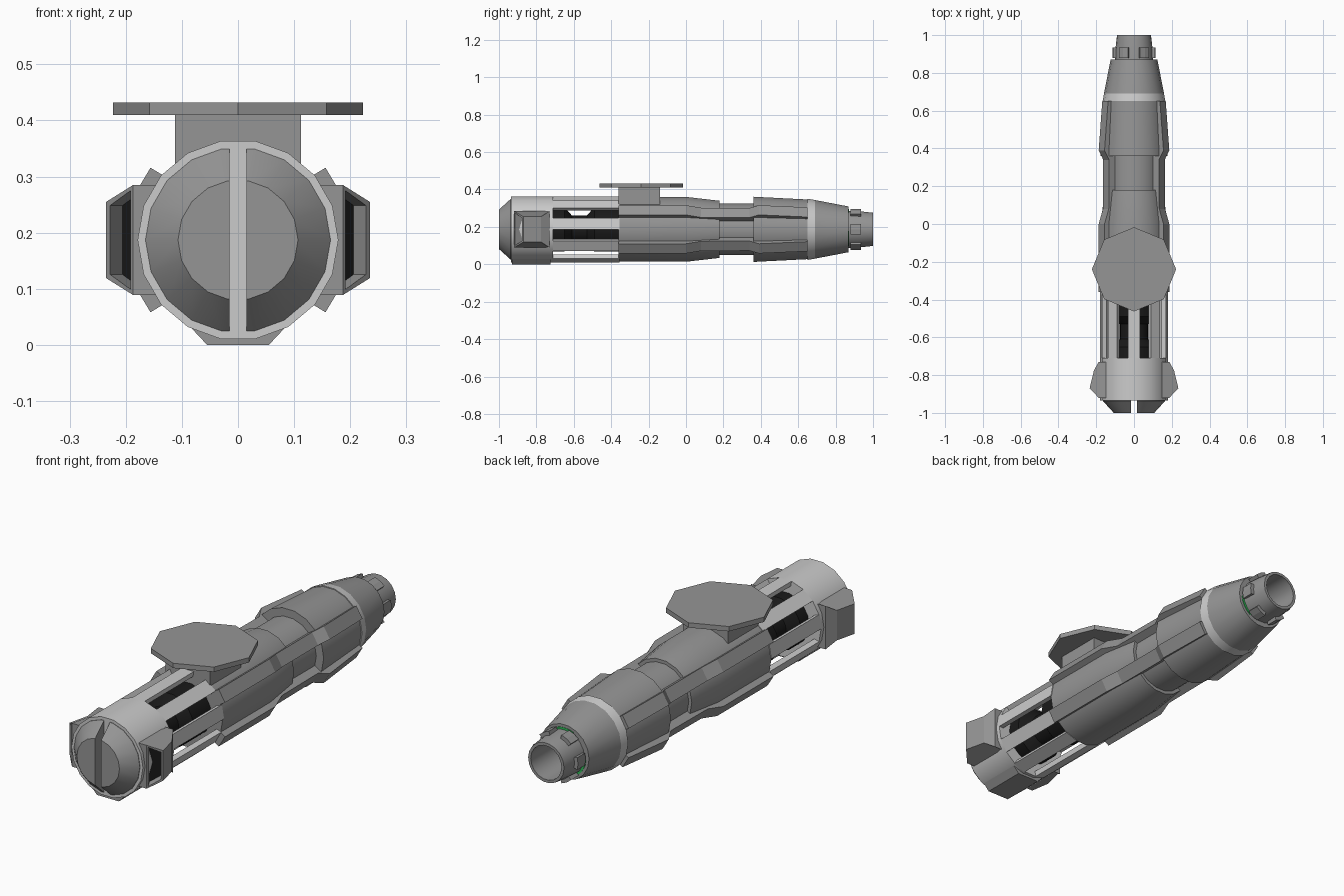
import bpy, bmesh, math
from mathutils import Vector, Matrix

if "Cube" in bpy.data.objects:
    bpy.data.objects.remove(bpy.data.objects["Cube"])

ZC = 0.187   # height of the long axis
N = 18       # sides of the round parts


def material(name, color):
    m = bpy.data.materials.new(name)
    m.diffuse_color = color
    m.use_nodes = True
    m.node_tree.nodes["Principled BSDF"].inputs["Base Color"].default_value = m.diffuse_color
    return m


GREEN = material("green", (0.03, 0.5, 0.1, 1))
BLACK = material("black", (0.01, 0.01, 0.01, 1))
DARK = material("dark_grey", (0.3, 0.3, 0.3, 1))
LIGHT = material("light_grey", (0.8, 0.8, 0.8, 1))


def finish(bm, name, mats=(), smooth=False, mirror=False, z=ZC):
    bmesh.ops.recalc_face_normals(bm, faces=bm.faces)
    me = bpy.data.meshes.new(name)
    bm.to_mesh(me)
    bm.free()
    ob = bpy.data.objects.new(name, me)
    bpy.context.collection.objects.link(ob)
    ob.location.z = z
    for m in mats:
        me.materials.append(m)
    if smooth:
        bpy.ops.object.select_all(action='DESELECT')
        ob.select_set(True)
        bpy.context.view_layer.objects.active = ob
        bpy.ops.object.shade_smooth_by_angle(angle=math.radians(30))
    if mirror:
        ob.modifiers.new("mirror", 'MIRROR')
    return ob


def lathe(profile):
    """Revolve (y, r) points around the y axis."""
    bm = bmesh.new()
    rings = []
    for y, r in profile:
        if r == 0:
            rings.append([bm.verts.new((0, y, 0))] * N)
        else:
            rings.append([bm.verts.new((r * math.cos(k * math.tau / N), y,
                                        r * math.sin(k * math.tau / N))) for k in range(N)])
    for a, b in zip(rings, rings[1:]):
        for k in range(N):
            j = (k + 1) % N
            bm.faces.new(list(dict.fromkeys((a[k], a[j], b[j], b[k]))))
    bmesh.ops.dissolve_limit(bm, angle_limit=0.001, verts=bm.verts, edges=bm.edges)
    return bm


def loft(bm, a, b):
    """Closed solid between two matching outlines; returns the side faces."""
    va, vb = [bm.verts.new(p) for p in a], [bm.verts.new(p) for p in b]
    bm.faces.new(va)
    bm.faces.new(vb)
    n = len(a)
    return [bm.faces.new((va[i], va[(i + 1) % n], vb[(i + 1) % n], vb[i])) for i in range(n)]


def sector(bm, a0, a1, r0, r1, y0, y1, steps=1):
    """Curved bar following the tube wall, angles in degrees."""
    angs = [math.radians(a0 + (a1 - a0) * i / steps) for i in range(steps + 1)]
    out = [(r1, a) for a in angs] + [(r0, a) for a in reversed(angs)]
    loft(bm, *[[(r * math.cos(a), y, r * math.sin(a)) for r, a in out] for y in (y0, y1)])


# front cap: two bevelled halves with a slot between them
bm = lathe([(-0.92, 0), (-0.92, 0.165), (-0.937, 0.165), (-1, 0.107), (-1, 0)])
cut = bmesh.ops.bisect_plane(bm, geom=bm.verts[:] + bm.edges[:] + bm.faces[:],
                             plane_co=(0.015, 0, 0), plane_no=(1, 0, 0), clear_inner=True)
bmesh.ops.holes_fill(bm, edges=[e for e in bm.edges if e.is_boundary])
finish(bm, "cap_halves", (DARK,), smooth=True, mirror=True)

# rear tube
finish(lathe([(-0.935, 0), (-0.935, 0.179), (-0.71, 0.179), (-0.71, 0)]), "rear_tube", smooth=True)

# slatted cage with every second facet open
bm = bmesh.new()
for k in range(9):
    sector(bm, 40 * k, 40 * k + 20, 0.155, 0.179, -0.715, -0.355)
finish(bm, "cage_slats")

# waisted spool inside the cage
finish(lathe([(-0.71, 0.12), (-0.65, 0.12), (-0.61, 0.075), (-0.53, 0.075), (-0.49, 0.12),
              (-0.36, 0.12)]), "inner_spool", (BLACK,), smooth=True)

# main body, waist, taper and hollow nozzle, with a light band
bm = lathe([(-0.36, 0), (-0.36, 0.176), (0, 0.176), (0.18, 0.155), (0.18, 0.14), (0.36, 0.14),
            (0.36, 0.177), (0.65, 0.162), (0.65, 0.166), (0.69, 0.159), (0.87, 0.124),
            (0.87, 0.101), (0.93, 0.098), (1, 0.09), (1, 0.077), (0.8, 0.077), (0.8, 0)])
for f in bm.faces:
    if 0.645 < f.calc_center_median().y < 0.69:
        f.material_index = 1
finish(bm, "main_body", (DARK, LIGHT), smooth=True)

# long grip fins at the four diagonals
bm = bmesh.new()
fin = [(-0.36, 0.2), (0, 0.2), (0.08, 0.174), (0.34, 0.172), (0.39, 0.2), (0.65, 0.178),
       (0.65, 0.11), (-0.36, 0.11)]
for deg in (31, -31):
    a = math.radians(deg)
    u = Vector((math.cos(a), 0, math.sin(a)))
    t = Vector((-math.sin(a), 0, math.cos(a))) * 0.03
    mid = [u * r + Vector((0, y, 0)) for y, r in fin]
    loft(bm, [p - t for p in mid], [p + t for p in mid])
finish(bm, "grip_fins", (DARK,), mirror=True)

# side pods with a dark recess in the front face
bm = bmesh.new()
outline = [(0.14, -0.92), (0.187, -0.92), (0.235, -0.87), (0.212, -0.775), (0.187, -0.73), (0.14, -0.73)]
heights = [0.098, 0.098, 0.068, 0.068, 0.098, 0.098]
sides = loft(bm, [(x, y, -h) for (x, y), h in zip(outline, heights)],
             [(x, y, h) for (x, y), h in zip(outline, heights)])
bmesh.ops.recalc_face_normals(bm, faces=bm.faces)
front = sides[1]
bmesh.ops.inset_region(bm, faces=[front], thickness=0.012)
hole = bmesh.ops.extrude_discrete_faces(bm, faces=[front])["faces"][0]
bmesh.ops.translate(bm, verts=hole.verts, vec=(-0.022, 0.04, 0))
hole.material_index = 1
finish(bm, "side_pods", (DARK, BLACK), mirror=True)

# foot pad under the rear tube
bm = bmesh.new()
loft(bm, *[[(-0.085, y, -0.155), (0.085, y, -0.155), (0.055, y, -0.187), (-0.055, y, -0.187)]
           for y in (-0.93, -0.725)])
finish(bm, "foot_pad", (DARK,))

# top knob: square stem and octagonal plate
bm = bmesh.new()
bmesh.ops.create_cube(bm, size=1, matrix=Matrix.Translation((0, -0.25, 0.355)) @
                      Matrix.Diagonal((0.224, 0.22, 0.12, 1)))
finish(bm, "knob_stem", (DARK,), z=0)
bm = bmesh.new()
ring = [(0.223 * math.cos(k * math.pi / 4), -0.24 + 0.223 * math.sin(k * math.pi / 4)) for k in range(8)]
loft(bm, [(x, y, 0.41) for x, y in ring], [(x, y, 0.432) for x, y in ring])
finish(bm, "knob_plate", (DARK,), z=0)

# nozzle teeth and green glow arcs between them
bm = bmesh.new()
for k in range(6):
    sector(bm, 60 * k - 14, 60 * k + 14, 0.09, 0.114, 0.88, 0.935, 2)
finish(bm, "nozzle_teeth", (DARK,))
bm = bmesh.new()
for c in (90, 210, 330):
    sector(bm, c - 25, c + 25, 0.098, 0.11, 0.865, 0.872, 4)
finish(bm, "glow_arcs", (GREEN,))
